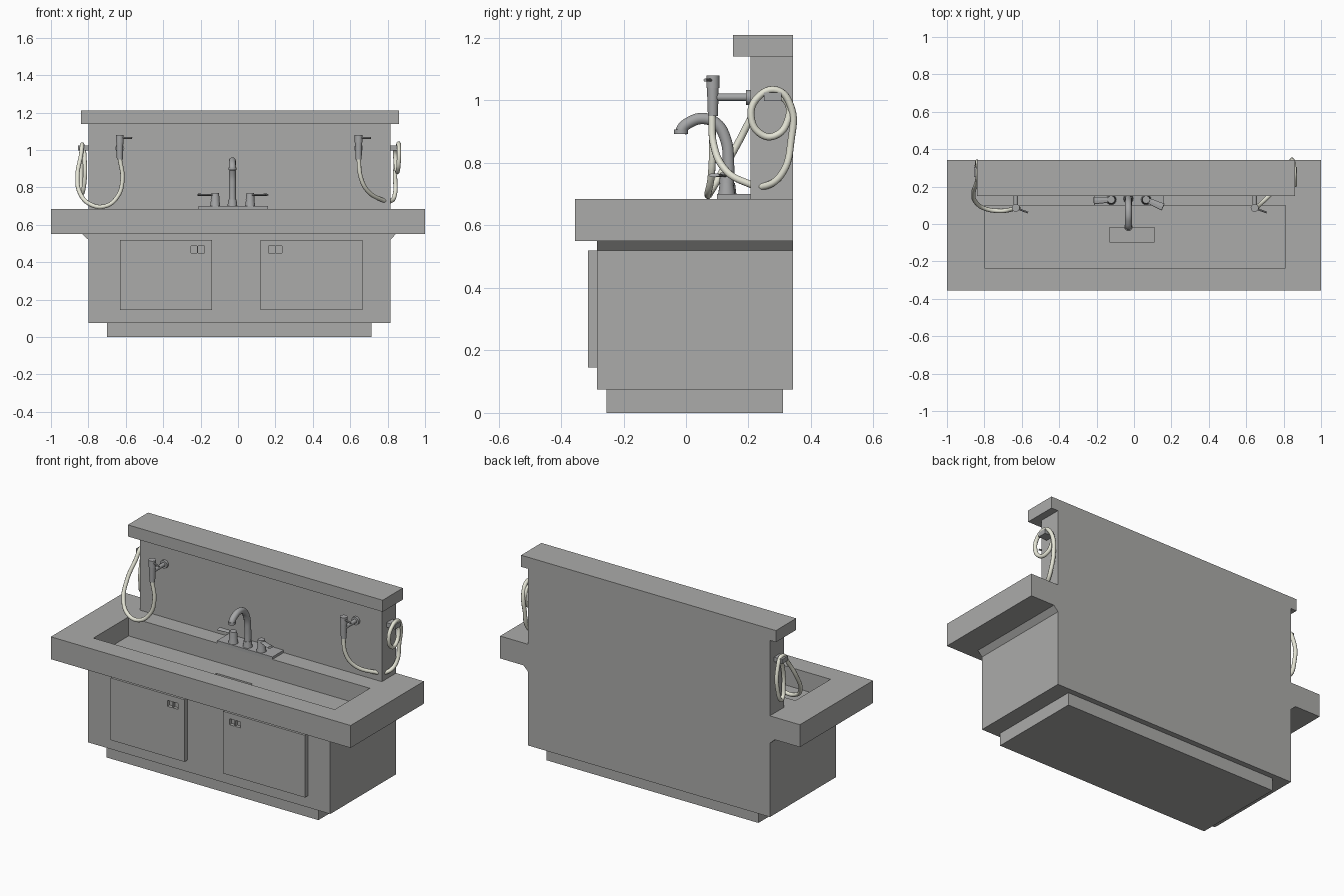
import bpy, bmesh, math
from mathutils import Vector

if "Cube" in bpy.data.objects:
    bpy.data.objects.remove(bpy.data.objects["Cube"])


def material(name, rgb):
    m = bpy.data.materials.new(name)
    m.diffuse_color = (*rgb, 1)
    m.use_nodes = True
    m.node_tree.nodes["Principled BSDF"].inputs["Base Color"].default_value = m.diffuse_color
    return m


GREY = material("grey_body", (0.41, 0.41, 0.40))
METAL = material("grey_metal", (0.38, 0.385, 0.39))
CREAM = material("cream_hose", (0.78, 0.78, 0.67))


def finish(name, bm, mat):
    bmesh.ops.recalc_face_normals(bm, faces=bm.faces)
    me = bpy.data.meshes.new(name)
    bm.to_mesh(me)
    bm.free()
    ob = bpy.data.objects.new(name, me)
    bpy.context.collection.objects.link(ob)
    me.materials.append(mat)
    return ob


def box(name, x, y, z, mat=GREY):
    bm = bmesh.new()
    bmesh.ops.create_cube(bm, size=1)
    for v in bm.verts:
        v.co = [r[0] + (c + 0.5) * (r[1] - r[0]) for c, r in zip(v.co, (x, y, z))]
    return finish(name, bm, mat)


def select(ob):
    bpy.ops.object.select_all(action='DESELECT')
    ob.select_set(True)
    bpy.context.view_layer.objects.active = ob


def rod(name, a, b, r1, r2=None, mat=METAL, sides=16):
    """Cylinder or cone between two points."""
    a, b = Vector(a), Vector(b)
    bm = bmesh.new()
    bmesh.ops.create_cone(bm, cap_ends=True, segments=sides, radius1=r1,
                          radius2=r1 if r2 is None else r2, depth=(b - a).length)
    rot = (b - a).to_track_quat('Z', 'Y').to_matrix()
    for v in bm.verts:
        v.co = rot @ v.co + (a + b) / 2
    ob = finish(name, bm, mat)
    select(ob)
    bpy.ops.object.shade_smooth_by_angle(angle=math.radians(40))
    return ob


def cut(ob, x, y, z):
    cutter = box("cutter", x, y, z)
    cutter.hide_render = True
    m = ob.modifiers.new("cut", 'BOOLEAN')
    m.operation, m.solver, m.object = 'DIFFERENCE', 'EXACT', cutter
    select(ob)
    bpy.ops.object.modifier_apply(modifier=m.name)
    bpy.data.objects.remove(cutter)


def tube(name, pts, radius, mat):
    cu = bpy.data.curves.new(name, 'CURVE')
    cu.dimensions = '3D'
    cu.bevel_depth, cu.bevel_resolution, cu.resolution_u = radius, 3, 6
    cu.use_fill_caps = True
    s = cu.splines.new('BEZIER')
    s.bezier_points.add(len(pts) - 1)
    for bp, p in zip(s.bezier_points, pts):
        bp.co = p
        bp.handle_left_type = bp.handle_right_type = 'AUTO'
    cu.materials.append(mat)
    ob = bpy.data.objects.new(name, cu)
    bpy.context.collection.objects.link(ob)
    select(ob)
    bpy.ops.object.convert(target='MESH')
    return ob


BACK = 0.343

# Plinth and cabinet body, flared under the counter
box("plinth", (-0.70, 0.715), (-0.255, 0.31), (0, 0.08))
bm = bmesh.new()
profile = [(-0.80, 0.075), (0.815, 0.075), (0.815, 0.52), (0.845, 0.552), (-0.835, 0.552), (-0.80, 0.52)]
face = bm.faces.new([bm.verts.new((x, -0.285, z)) for x, z in profile])
ext = bmesh.ops.extrude_face_region(bm, geom=[face])
bmesh.ops.translate(bm, vec=(0, BACK + 0.285, 0),
                    verts=[v for v in ext["geom"] if isinstance(v, bmesh.types.BMVert)])
finish("cabinet", bm, GREY)

# Counter with basin and drain slot
counter = box("counter", (-1, 1), (-0.355, BACK), (0.55, 0.685))
cut(counter, (-0.80, 0.81), (-0.235, 0.10), (0.57, 0.75))
cut(counter, (-0.13, 0.11), (-0.095, -0.02), (0.557, 0.60))

# Splash wall and top shelf
box("splash_wall", (-0.80, 0.815), (0.207, BACK), (0.68, 1.15))
box("top_shelf", (-0.84, 0.86), (0.15, BACK), (1.14, 1.21))

# Doors with recessed square finger pulls
for side, x0, x1, px in (("left", -0.63, -0.138, -0.252), ("right", 0.12, 0.665, 0.163)):
    door = box(side + "_door", (x0, x1), (-0.313, -0.28), (0.145, 0.52))
    for i in range(2):
        p = px + i * 0.038
        cut(door, (p, p + 0.034), (-0.33, -0.293), (0.45, 0.486))

# Faucet deck, arched spout and outlet ring
box("faucet_deck", (-0.21, 0.16), (0.10, 0.21), (0.68, 0.70), METAL)
FX = -0.03
rod("spout_base", (FX, 0.135, 0.695), (FX, 0.135, 0.735), 0.027, 0.022)
tube("spout", [(FX, y, z) for y, z in ((0.135, 0.70), (0.136, 0.80), (0.127, 0.875), (0.095, 0.928),
                                     (0.05, 0.942), (0.012, 0.93), (-0.012, 0.91), (-0.016, 0.895))],
     0.019, METAL)
rod("spout_outlet", (FX, -0.016, 0.893), (FX, -0.016, 0.907), 0.022)

# Faucet handles with levers
for side, x, tip in (("left", -0.122, (-0.215, 0.125, 0.763)), ("right", 0.065, (0.155, 0.09, 0.763))):
    rod(side + "_handle_base", (x, 0.13, 0.695), (x, 0.13, 0.735), 0.028, 0.022)
    rod(side + "_handle_cap", (x, 0.13, 0.735), (x, 0.13, 0.77), 0.024, 0.02)
    lever = rod(side + "_lever", (x, 0.13, 0.757), tip, 0.014, 0.02, sides=8)
    for v in lever.data.vertices:
        v.co.z = 0.76 + (v.co.z - 0.76) * 0.3

# Spray heads on wall brackets
for side, x in (("left", -0.632), ("right", 0.645)):
    y = 0.086
    rod(side + "_spray_body", (x, y, 0.95), (x, y, 1.045), 0.016, 0.019)
    rod(side + "_spray_head", (x, y, 1.04), (x, y, 1.08), 0.021)
    rod(side + "_spray_lever", (x, y, 1.065), (x + 0.065, y - 0.025, 1.065), 0.005, sides=8)
    rod(side + "_bracket_arm", (x, y, 1.01), (x, 0.21, 1.01), 0.012)
    rod(side + "_bracket_plate", (x, 0.192, 1.01), (x, 0.21, 1.01), 0.024)

# Hose hooks on the wall ends
box("left_hose_hook", (-0.855, -0.79), (0.25, 0.305), (0.998, 1.025), METAL)
box("right_hose_hook", (0.81, 0.872), (0.25, 0.305), (0.998, 1.025), METAL)

# Looped hoses
tube("right_hose", [
    (0.645, 0.083, 0.955), (0.655, 0.088, 0.86), (0.69, 0.12, 0.785), (0.76, 0.19, 0.738),
    (0.82, 0.26, 0.728), (0.84, 0.31, 0.77), (0.84, 0.336, 0.87), (0.85, 0.336, 0.98),
    (0.858, 0.29, 1.033), (0.86, 0.23, 1.01), (0.86, 0.208, 0.95), (0.855, 0.24, 0.892),
    (0.85, 0.285, 0.887), (0.843, 0.325, 0.935), (0.84, 0.32, 1.0), (0.84, 0.28, 1.015)], 0.0115, CREAM)
tube("left_hose", [
    (-0.632, 0.083, 0.955), (-0.618, 0.085, 0.84), (-0.645, 0.08, 0.75), (-0.71, 0.07, 0.70),
    (-0.79, 0.08, 0.71), (-0.845, 0.115, 0.77), (-0.858, 0.17, 0.87), (-0.84, 0.225, 0.97),
    (-0.833, 0.275, 1.03), (-0.835, 0.32, 0.97), (-0.84, 0.325, 0.84), (-0.835, 0.28, 0.768),
    (-0.82, 0.24, 0.84), (-0.82, 0.25, 0.95), (-0.825, 0.28, 1.015)], 0.0115, CREAM)
